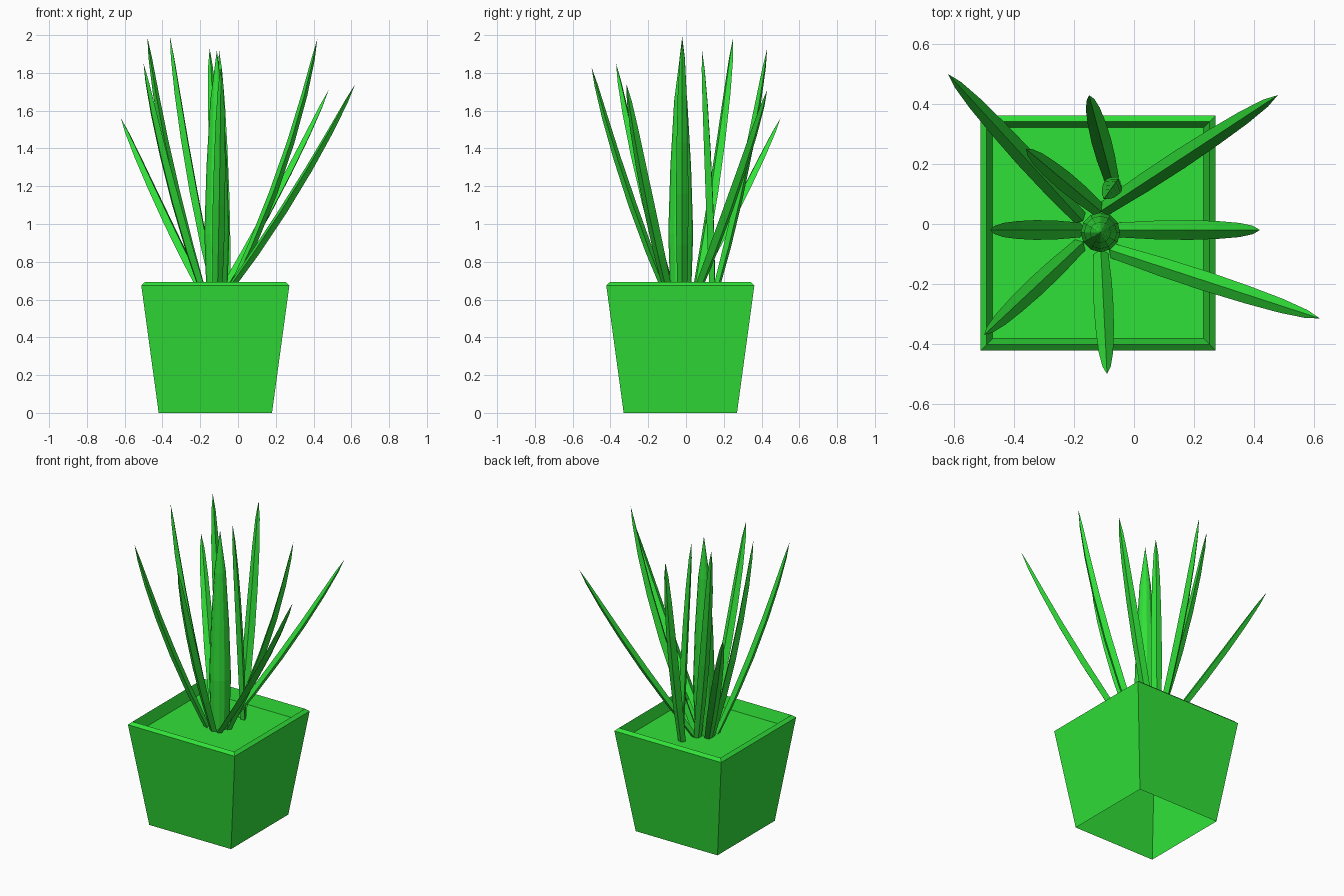
import bpy, math
from mathutils import Vector

if "Cube" in bpy.data.objects:
    bpy.data.objects.remove(bpy.data.objects["Cube"])

CX, CY = -0.12, -0.03
green = bpy.data.materials.new("green")
green.diffuse_color = (0.03, 0.75, 0.04, 1)
green.use_nodes = True
green.node_tree.nodes["Principled BSDF"].inputs["Base Color"].default_value = green.diffuse_color


def loft(name, rings, cap_end=False):
    """Skin a list of closed rings; a one-point last ring makes a tip."""
    verts, faces, n = [], [], len(rings[0])
    for ring in rings:
        verts += [tuple(p) for p in ring]
    for i in range(len(rings) - 1):
        a, b = i * n, (i + 1) * n
        for j in range(n):
            k = (j + 1) % n
            if len(rings[i + 1]) == 1:
                faces.append((a + j, a + k, b))
            else:
                faces.append((a + j, a + k, b + k, b + j))
    if cap_end:
        faces.append(tuple(range((len(rings) - 1) * n, len(rings) * n)))
    me = bpy.data.meshes.new(name)
    me.from_pydata(verts, [], faces)
    me.materials.append(green)
    ob = bpy.data.objects.new(name, me)
    bpy.context.collection.objects.link(ob)
    return ob


def square(h, z):
    return [(CX + sx * h, CY + sy * h, z)
            for sx, sy in ((-1, -1), (1, -1), (1, 1), (-1, 1))]


# Tapered pot, open underneath, with bevelled rim and soil surface inside
loft("pot", [square(h, z) for h, z in
             ((0.30, 0), (0.392, 0.675), (0.372, 0.693), (0.352, 0.62))],
     cap_end=True)


def leaf(name, root, tip, bulge):
    """Diamond-section blade that leans out and curves upward."""
    a, b = Vector(root + (0.62,)), Vector(tip)
    out = Vector((b.x - a.x, b.y - a.y, 0)).normalized()
    side = Vector((-out.y, out.x, 0))
    rings = []
    for t, w in ((0, 0.75), (0.2, 0.95), (0.4, 1), (0.6, 0.9), (0.78, 0.72), (0.92, 0.42)):
        p = a.lerp(b, t) + out * bulge * t * (1 - t)
        d = ((b - a) + out * bulge * (1 - 2 * t)).normalized()
        nrm = d.cross(side).normalized()
        s, n = side * 0.033 * w, nrm * 0.022 * w
        rings.append([p + s, p + n, p - s, p - n])
    rings.append([b])
    return loft(name, rings)


# Outer leaves: root (x, y), tip (x, y, z), outward bulge
leaves = [
    ((-0.18, 0.02), (-0.62, 0.50, 1.56), 0.06),
    ((-0.075, 0.15), (-0.15, 0.43, 1.93), 0.08),
    ((-0.10, 0.05), (0.48, 0.43, 1.71), 0.10),
    ((-0.05, -0.02), (0.42, -0.02, 1.98), 0.20),
    ((-0.07, -0.09), (0.62, -0.315, 1.74), 0.14),
    ((-0.11, -0.10), (-0.09, -0.50, 1.83), 0.10),
    ((-0.18, -0.07), (-0.50, -0.37, 1.85), 0.12),
    ((-0.18, -0.02), (-0.48, -0.02, 1.99), 0.12),
    ((-0.12, 0.05), (-0.36, 0.25, 1.99), 0.10),
    ((-0.06, 0.14), (-0.10, 0.085, 1.92), -0.03),
]
for i, (root, tip, bulge) in enumerate(leaves):
    leaf(f"leaf_{i + 1}", root, tip, bulge)

# Upright central shoot
SIDES = 12
shoot = [[(-0.112 + r * math.cos(math.tau * j / SIDES),
           -0.028 + r * math.sin(math.tau * j / SIDES), z) for j in range(SIDES)]
         for r, z in ((0.055, 0.62), (0.066, 0.95), (0.055, 1.3), (0.035, 1.65))]
loft("centre_shoot", shoot + [[(-0.112, -0.028, 1.92)]])
